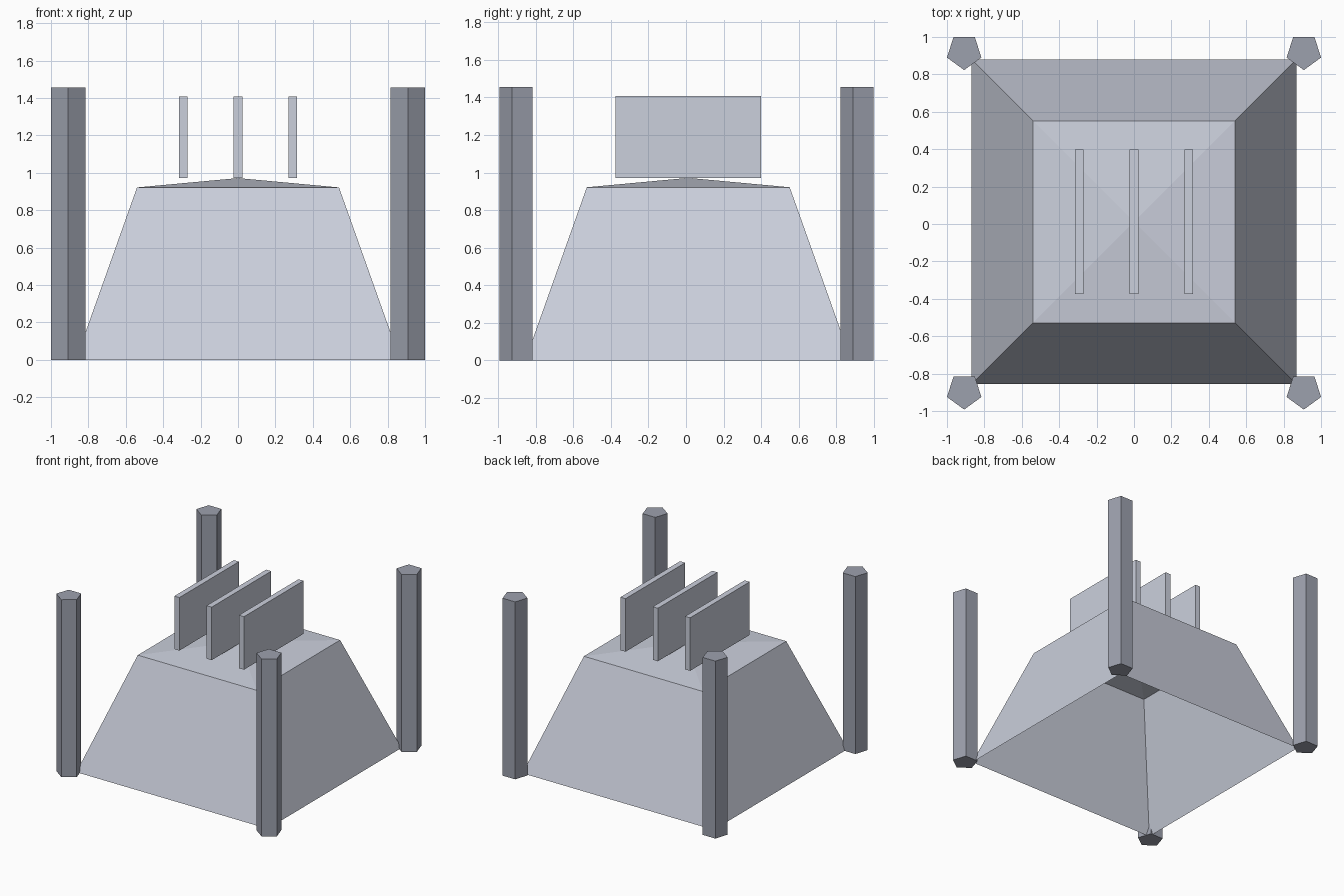
import bpy
import bmesh
import math
from mathutils import Matrix

default = bpy.data.objects.get("Cube")
if default:
    bpy.data.objects.remove(default, do_unlink=True)


def material(name, rgb):
    m = bpy.data.materials.new(name)
    m.use_nodes = True
    m.diffuse_color = (*rgb, 1)
    m.node_tree.nodes["Principled BSDF"].inputs["Base Color"].default_value = (*rgb, 1)
    return m


PALE = material("pale_blue_grey", (0.60, 0.63, 0.72))
DARK = material("slate_grey", (0.335, 0.355, 0.42))
CENTRE_Y = 0.012


def finish(name, bm, mat, location):
    mesh = bpy.data.meshes.new(name)
    bm.to_mesh(mesh)
    bm.free()
    mesh.materials.append(mat)
    obj = bpy.data.objects.new(name, mesh)
    obj.location = location
    bpy.context.collection.objects.link(obj)
    return obj


# Tapered body: open underneath, closed by a shallow pyramid roof
bm = bmesh.new()


def square_ring(half, z):
    return [bm.verts.new((sx * half, sy * half, z))
            for sx, sy in ((-1, -1), (1, -1), (1, 1), (-1, 1))]


base = square_ring(0.868, 0)
rim = square_ring(0.54, 0.922)
apex = bm.verts.new((0, 0, 0.972))
for i in range(4):
    j = (i + 1) % 4
    bm.faces.new((base[i], base[j], rim[j], rim[i]))
    bm.faces.new((rim[i], rim[j], apex))
finish("tapered_body", bm, PALE, (0, CENTRE_Y, 0))

# Three upright fins floating just over the roof
for name, x in (("right_fin", -0.293), ("middle_fin", 0), ("left_fin", 0.293)):
    bm = bmesh.new()
    bmesh.ops.create_cube(bm, size=1, matrix=Matrix.Diagonal((0.046, 0.772, 0.435, 1)))
    finish(name, bm, PALE, (x, CENTRE_Y, 1.19))

# Five-sided corner posts, each with one edge pointing to the front
POST_HEIGHT = 1.455
for end, y in (("front", -0.895), ("back", 0.92)):
    for side, x in (("right", -0.908), ("left", 0.908)):
        bm = bmesh.new()
        bmesh.ops.create_cone(bm, cap_ends=True, segments=5, radius1=0.097,
                              radius2=0.097, depth=POST_HEIGHT)
        # Turn the first corner to face -y
        first = max(bm.verts, key=lambda v: v.co.y)
        turn = -math.pi / 2 - math.atan2(first.co.y, first.co.x)
        bmesh.ops.rotate(bm, verts=bm.verts, matrix=Matrix.Rotation(turn, 3, "Z"))
        finish(f"{end}_{side}_post", bm, DARK, (x, y, POST_HEIGHT / 2))
